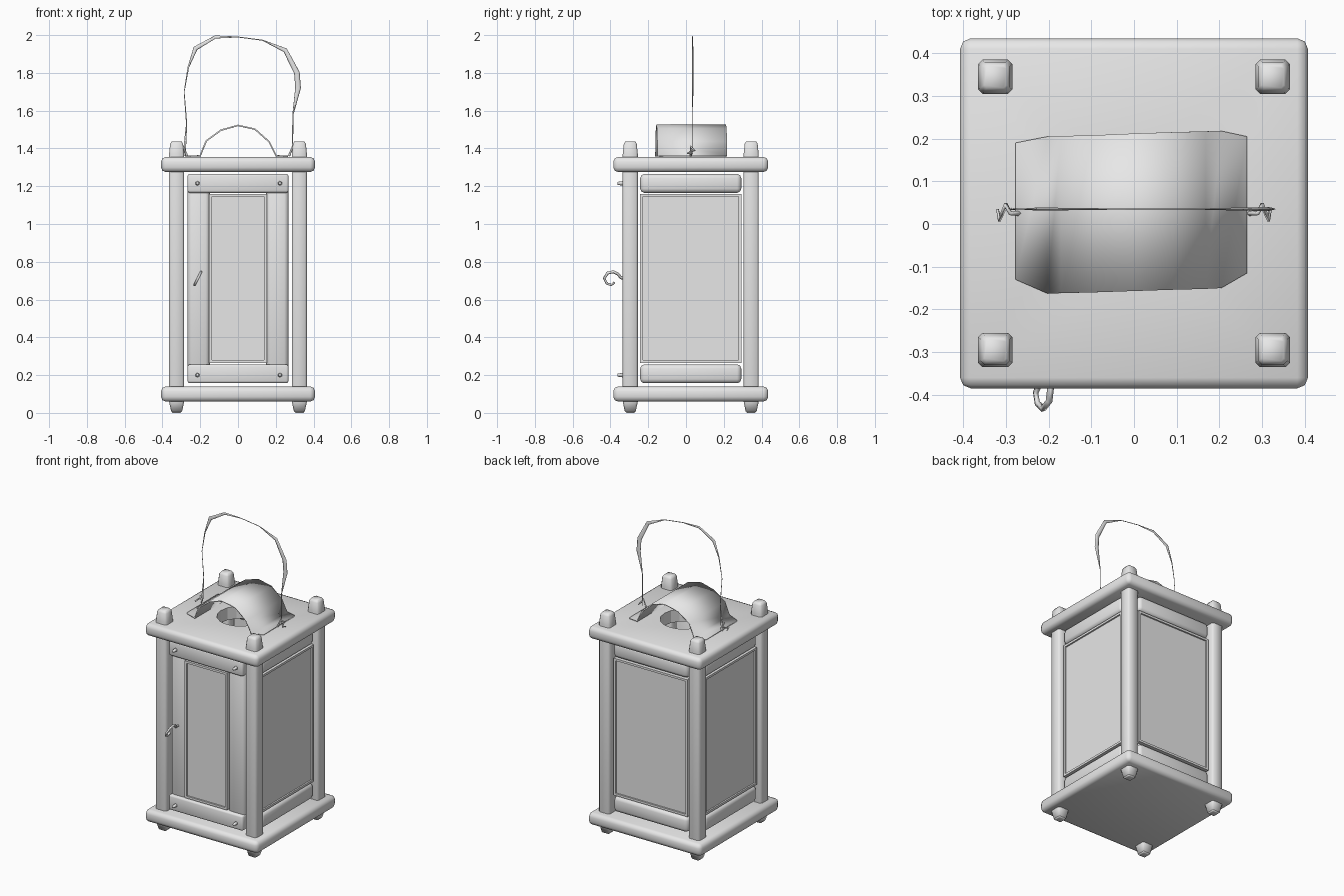
import bpy, bmesh, math
from mathutils import Matrix, Vector

if "Cube" in bpy.data.objects:
    bpy.data.objects.remove(bpy.data.objects["Cube"])

CY = 0.025                       # lantern body centre in y
mat = bpy.data.materials.new("plain grey")
mat.diffuse_color = (0.8, 0.8, 0.8, 1)
mat.use_nodes = True
mat.node_tree.nodes["Principled BSDF"].inputs["Base Color"].default_value = mat.diffuse_color


def finish(name, bm, matrix=Matrix(), smooth=True):
    bmesh.ops.recalc_face_normals(bm, faces=bm.faces)
    bm.transform(matrix)
    for f in bm.faces:
        f.smooth = smooth
    me = bpy.data.meshes.new(name)
    bm.to_mesh(me)
    bm.free()
    me.materials.append(mat)
    ob = bpy.data.objects.new(name, me)
    bpy.context.collection.objects.link(ob)
    return ob


def box(name, c, s, bevel=0.0, matrix=Matrix(), seg=2):
    bm = bmesh.new()
    bmesh.ops.create_cube(bm, size=1)
    bm.transform(Matrix.Translation(c) @ Matrix.Diagonal((*s, 1)))
    if bevel:
        bmesh.ops.bevel(bm, geom=bm.edges[:], offset=bevel, segments=seg,
                        affect='EDGES', profile=0.5)
    return finish(name, bm, matrix, bevel > 0)


def wire(name, pts, depth, loc=(0, 0, 0), scale=(1, 1, 1)):
    """Thin poly wire; every point is (x, y, z, radius factor)."""
    cu = bpy.data.curves.new(name, 'CURVE')
    cu.dimensions = '3D'
    cu.bevel_depth = depth
    cu.bevel_resolution = 0
    cu.use_fill_caps = True
    sp = cu.splines.new('POLY')
    sp.points.add(len(pts) - 1)
    for p, (x, y, z, r) in zip(sp.points, pts):
        p.co = (x, y, z, 1)
        p.radius = r
    cu.materials.append(mat)
    ob = bpy.data.objects.new(name, cu)
    ob.location, ob.scale = loc, scale
    bpy.context.collection.objects.link(ob)
    return ob


# base and roof plates, the roof with a round vent hole
box("base_plate", (0, CY, 0.1), (0.815, 0.82, 0.08), 0.025)
roof = box("roof_plate", (0, CY, 1.315), (0.815, 0.82, 0.08), 0.025)
bm = bmesh.new()
bmesh.ops.create_cone(bm, cap_ends=True, segments=16, radius1=0.14, radius2=0.14, depth=0.4,
                      matrix=Matrix.Translation((0, CY, 1.315)))
cutter = finish("vent_cutter", bm, smooth=False)
cutter.hide_render = True
cutter.hide_viewport = True
mod = roof.modifiers.new("vent", 'BOOLEAN')
mod.operation, mod.object, mod.solver = 'DIFFERENCE', cutter, 'EXACT'

# corner posts with tapered feet and caps
rings = [(0.008, 0.029), (0.06, 0.04), (1.37, 0.04), (1.425, 0.034), (1.438, 0.026)]
for sx in (-1, 1):
    for sy in (-1, 1):
        bm = bmesh.new()
        loops = []
        for z, h in rings:
            b = h * 0.75
            loops.append([bm.verts.new((x, y, z)) for x, y in
                          ((h, -b), (h, b), (b, h), (-b, h), (-h, b), (-h, -b), (-b, -h), (b, -h))])
        for lo, hi in zip(loops, loops[1:]):
            for i in range(8):
                j = (i + 1) % 8
                bm.faces.new((lo[i], lo[j], hi[j], hi[i]))
        bm.faces.new(loops[0])
        bm.faces.new(loops[-1])
        finish("corner_post", bm, Matrix.Translation((0.325 * sx, CY + 0.32 * sy, 0)))
        # small foot peg
        box("foot", (0.325 * sx, CY + 0.32 * sy, 0.02), (0.05, 0.05, 0.04), 0.006)


def window(name, w, m):
    """Glass pane and raised thin frame facing local -y."""
    z0, z1, t = 0.265, 1.16, 0.014
    zc, h = (z0 + z1) / 2, z1 - z0
    box(name + "_glass", (0, -0.325, zc), (w - t, 0.014, h - t), 0, m)
    for s in (-1, 1):
        box(name + "_frame_side", (s * (w - t) / 2, -0.329, zc), (t, 0.026, h), 0, m)
        box(name + "_frame_end", (0, -0.329, zc + s * (h - t) / 2), (w - 2 * t, 0.026, t), 0, m)


# four walls: rails on each, a narrow door on the front, wide panes elsewhere
for name, ang in (("front", 0), ("right", 90), ("back", 180), ("left", 270)):
    m = Matrix.Translation((0, CY, 0)) @ Matrix.Rotation(math.radians(ang), 4, 'Z')
    front = name == "front"
    for z in (1.215, 0.207):
        face = -0.36 if front else -0.345
        box(name + "_rail", (0, face + 0.03, z), (0.535, 0.06, 0.1), 0.012 if front else 0.022, m)
    if front:
        window(name, 0.305, Matrix.Translation((0, -0.015, 0)) @ m)
        for s in (-1, 1):
            box("door_stile", (s * 0.208, -0.315, 0.712), (0.118, 0.05, 0.98), 0.022, m)
    else:
        window(name, 0.535, m)

# nails in the front rails
for x in (-0.215, 0.222):
    for z in (1.215, 0.2):
        bm = bmesh.new()
        bmesh.ops.create_cone(bm, cap_ends=True, segments=6, radius1=0.013, radius2=0.008, depth=0.035)
        finish("nail", bm, Matrix.Translation((x, -0.345, z)) @ Matrix.Rotation(math.pi / 2, 4, 'X'))

# door hook
hook = [(-0.30, .712), (-0.345, .715), (-0.36, .735), (-0.385, .747), (-0.415, .74),
        (-0.433, .712), (-0.42, .685), (-0.395, .677), (-0.38, .69)]
wire("door_hook", [(-0.213 + (z - .712) * 0.5, y, z, 1) for y, z in hook], 0.008)

# arched smoke cover over the vent, (x, z, y min, y max)
prof = [(-0.278, 1.359, -0.13, 0.19), (-0.2, 1.361, -0.163, 0.205), (-0.168, 1.44, -0.162, 0.206),
        (-0.09, 1.497, -0.16, 0.208), (0, 1.522, -0.157, 0.212), (0.09, 1.502, -0.154, 0.215),
        (0.165, 1.435, -0.152, 0.217), (0.202, 1.361, -0.15, 0.218), (0.265, 1.359, -0.115, 0.205)]
bm = bmesh.new()
pairs = [(bm.verts.new((x, a, z)), bm.verts.new((x, b, z))) for x, z, a, b in prof]
for (a, b), (c, d) in zip(pairs, pairs[1:]):
    bm.faces.new((a, c, d, b))
cover = finish("smoke_cover", bm)
sol = cover.modifiers.new("thickness", 'SOLIDIFY')
sol.thickness, sol.offset = 0.008, 0
bpy.context.view_layer.objects.active = cover
cover.select_set(True)
bpy.ops.object.shade_smooth_by_angle(angle=math.radians(50))

# thin flattened carrying wire
arc = [(-0.285, 1.36, .8), (-0.272, 1.53, .3), (-0.285, 1.7, .2), (-0.263, 1.83, .4),
       (-0.225, 1.93, 1.2), (-0.12, 1.99, .8), (0, 1.99, .25), (0.13, 1.973, .25),
       (0.25, 1.92, 1.2), (0.312, 1.8, 1.5), (0.318, 1.72, 1.5), (0.291, 1.58, .3), (0.288, 1.37, .3)]
wire("carry_wire", [(x, 0, z, r) for x, z, r in arc], 0.01, (0, 0.035, 0), (1, 0.3, 1))

# twisted wire ends on the roof
for s in (-1, 1):
    wire("wire_twist", [(s * 0.27, 0.025, 1.36, 1), (s * 0.29, 0.025, 1.41, 1), (s * 0.3, 0.045, 1.39, 1),
                        (s * 0.315, 0.01, 1.375, 1), (s * 0.32, 0.035, 1.37, .5)], 0.006)
